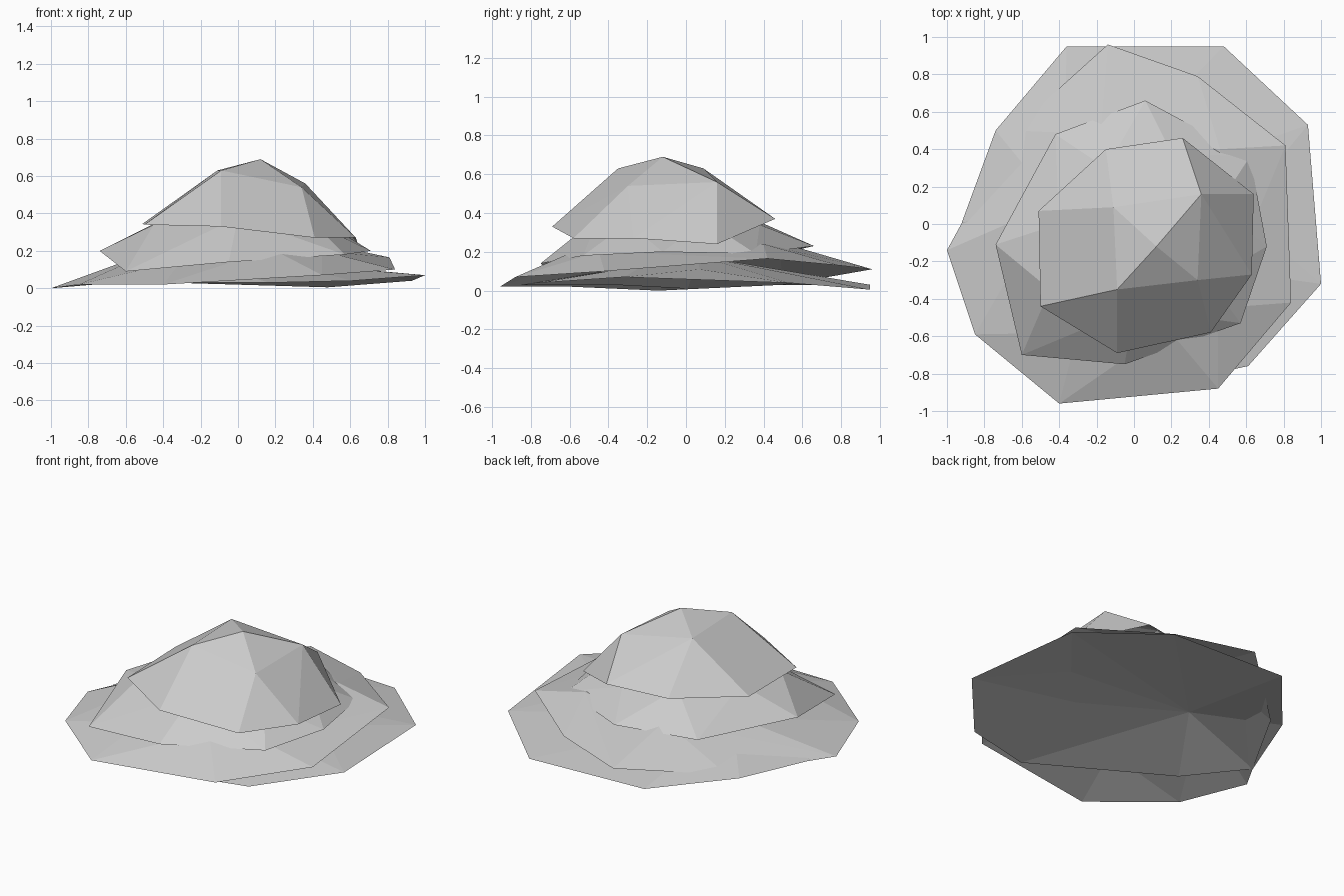
import bpy
import bmesh

# Remove the default object only
default_cube = bpy.data.objects.get("Cube")
if default_cube:
    bpy.data.objects.remove(default_cube, do_unlink=True)


def make_material(name, color):
    material = bpy.data.materials.new(name)
    material.use_nodes = True
    material.diffuse_color = color
    shader = material.node_tree.nodes["Principled BSDF"]
    shader.inputs["Base Color"].default_value = color
    shader.inputs["Roughness"].default_value = 0.9
    return material


def make_shell(name, rim, crown, material):
    """Faceted rock shell, open below: the hull of an uneven rim and a crown."""
    bm = bmesh.new()
    for point in rim + crown:
        bm.verts.new(point)
    bmesh.ops.convex_hull(bm, input=bm.verts[:])
    bmesh.ops.recalc_face_normals(bm, faces=bm.faces[:])
    # Open the underside and drop points left inside the hull
    underside = [f for f in bm.faces if f.normal.z < 0]
    bmesh.ops.delete(bm, geom=underside, context="FACES")
    loose = [v for v in bm.verts if not v.link_faces]
    bmesh.ops.delete(bm, geom=loose, context="VERTS")
    mesh = bpy.data.meshes.new(name)
    bm.to_mesh(mesh)
    bm.free()
    mesh.materials.append(material)
    for polygon in mesh.polygons:
        polygon.use_smooth = False
    shell = bpy.data.objects.new(name, mesh)
    bpy.context.collection.objects.link(shell)
    return shell


stone = make_material("grey stone", (0.6, 0.6, 0.6, 1.0))

# Wide flat slab on the ground, leaning out to the back and the side
make_shell(
    "ground_slab",
    rim=[(-.36, .95, .03), (.48, .95, .005), (.93, .53, .04),
         (1, -.32, .07), (.61, -.76, .04), (.17, -.85, .03),
         (-.66, -.37, .03), (-.92, .01, .01), (-.74, .5, .03)],
    crown=[(.55, .07, .11), (.27, -.22, .13), (-.38, .06, .18)],
    material=stone,
)

# Second slab, leaning out to the front
make_shell(
    "lower_slab",
    rim=[(-.14, .96, .11), (.34, .79, .13), (.81, .42, .165),
         (.84, -.42, .1), (.45, -.88, .07), (-.4, -.96, .02),
         (-.85, -.59, .02), (-1, -.14, 0), (-.65, .5, .03)],
    crown=[(.45, -.45, .2), (.18, -.56, .21), (-.3, -.58, .15),
           (-.45, .1, .2), (-.18, .48, .25), (.46, .4, .24)],
    material=stone,
)

# Middle rock
make_shell(
    "middle_rock",
    rim=[(-.74, -.11, .2), (-.6, -.7, .09), (-.05, -.75, .14),
         (.57, -.53, .18), (.71, -.12, .2), (.62, .36, .19),
         (.06, .66, .23), (-.42, .48, .19)],
    crown=[(-.4, 0, .37), (-.45, -.35, .34), (0, -.45, .38), (.4, -.3, .35),
           (.45, .1, .36), (.2, .38, .34), (-.15, .3, .39)],
    material=stone,
)

# Peaked cap rock
make_shell(
    "cap_rock",
    rim=[(.26, .46, .37), (-.15, .4, .36), (-.51, .07, .345),
         (-.5, -.44, .34), (-.09, -.69, .33), (.41, -.58, .27),
         (.63, -.27, .27), (.64, .16, .24)],
    crown=[(.12, -.12, .69), (.36, .16, .56), (-.11, .09, .63),
           (-.09, -.35, .63), (.34, -.3, .54)],
    material=stone,
)
